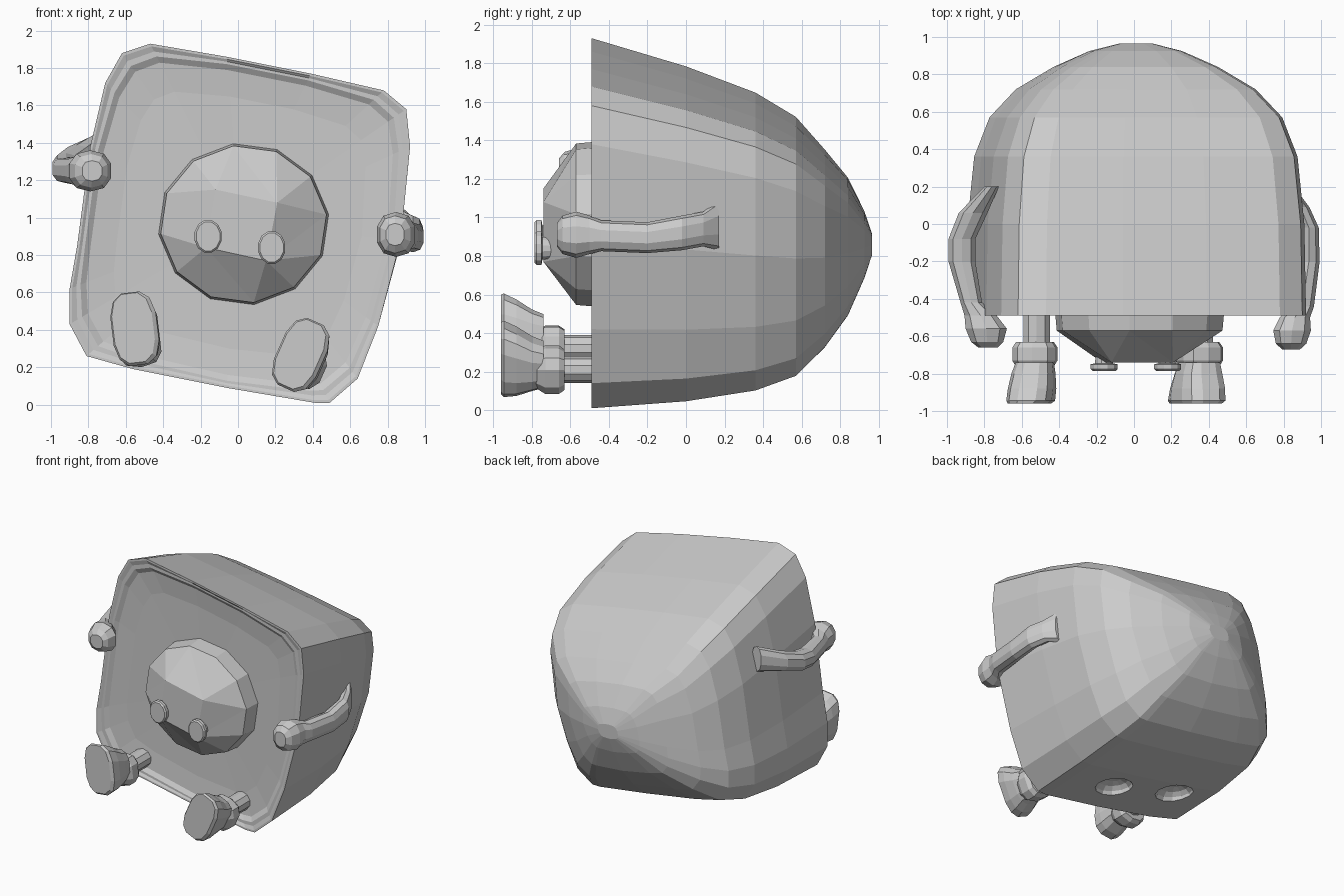
import bpy, bmesh, math
from mathutils import Vector

cube = bpy.data.objects.get("Cube")
if cube:
    bpy.data.objects.remove(cube, do_unlink=True)

grey = bpy.data.materials.new("plain grey")
grey.use_nodes = True
grey.diffuse_color = (0.6, 0.6, 0.6, 1)
grey.node_tree.nodes["Principled BSDF"].inputs["Base Color"].default_value = (0.6, 0.6, 0.6, 1)


def finish(name, bm):
    bmesh.ops.recalc_face_normals(bm, faces=bm.faces)
    mesh = bpy.data.meshes.new(name)
    bm.to_mesh(mesh)
    bm.free()
    mesh.materials.append(grey)
    ob = bpy.data.objects.new(name, mesh)
    bpy.context.collection.objects.link(ob)
    return ob


def loft(name, rings):
    """Skin equal-sized rings of points and cap both ends."""
    bm = bmesh.new()
    loops = [[bm.verts.new(p) for p in ring] for ring in rings]
    n = len(loops[0])
    for a, b in zip(loops, loops[1:]):
        for i in range(n):
            j = (i + 1) % n
            bm.faces.new((a[i], a[j], b[j], b[i]))
    bm.faces.new(loops[0])
    bm.faces.new(loops[-1][::-1])
    return finish(name, bm)


def oval(x, y, z, rx, rz, sides=10, power=1.0, tilt=0.0):
    """Ring facing along y; a power below 1 makes it boxier."""
    pts = []
    for i in range(sides):
        a = math.tau * (i + 0.5) / sides
        u, v = [math.copysign(abs(t) ** power, t) * r
                for t, r in ((math.cos(a), rx), (math.sin(a), rz))]
        pts.append((x + u * math.cos(tilt) - v * math.sin(tilt), y,
                    z + u * math.sin(tilt) + v * math.cos(tilt)))
    return pts


# Shell: tilted rounded square, dished at the front and closing to a point behind
outline = [(-.46, 1.93), (-.61, 1.88), (-.70, 1.72), (-.78, 1.38), (-.85, .85),
           (-.89, .62), (-.89, .43), (-.80, .26), (-.55, .19), (-.05, .09),
           (.42, .01), (.50, .01), (.65, .14), (.76, .42), (.88, .88),
           (.93, 1.38), (.91, 1.58), (.79, 1.68), (.40, 1.77), (-.05, 1.86)]


def shell_ring(y, zc, sx, sz, roundness=0.0):
    pts = []
    for px, pz in outline:
        u, v = (px - .02) / .91, (pz - .97) / .96
        k = 1 + roundness * (1 / math.hypot(u, v) - 1)
        pts.append((.01 + u * k * .91 * sx, y, zc + v * k * .96 * sz))
    return pts


shell = loft("shell", [shell_ring(*s) for s in [
    (-.44, .97, .35, .35, .3), (-.445, .97, .75, .75, .2),
    (-.46, .97, .91, .91, .15), (-.48, .97, .945, .945, .15),
    (-.48, .97, .965, .965, .08), (-.49, .97, .985, .985), (-.49, .97, 1, 1),
    (0, .915, .99, .905), (.36, .875, .95, .805), (.57, .85, .86, .70),
    (.72, .84, .71, .54, .1), (.84, .85, .49, .38, .2),
    (.925, .86, .28, .19, .4), (.965, .86, .1, .06, .6)]])

# Two shallow hollows under the shell
for x, y, z in ((.02, -.2, .08), (-.48, -.12, .18)):
    bm = bmesh.new()
    bmesh.ops.create_uvsphere(bm, u_segments=12, v_segments=8, radius=1)
    for v in bm.verts:
        v.co = Vector((x + v.co.x * .15, y + v.co.y * .13, z + v.co.z * .09 - v.co.x * .03))
    cutter = finish("hollow_cutter", bm)
    cutter.hide_render = True
    mod = shell.modifiers.new("hollow", "BOOLEAN")
    mod.operation, mod.object, mod.solver = "DIFFERENCE", cutter, "EXACT"
    bpy.context.view_layer.objects.active = shell
    bpy.ops.object.modifier_apply(modifier=mod.name)
    bpy.data.objects.remove(cutter, do_unlink=True)

# Snout: twelve-sided drum with facets running to a small tilted square
bm = bmesh.new()


def snout_ring(y, scale):
    ring = []
    for i in range(12):
        a = math.radians(97 + 30 * i)
        ring.append(bm.verts.new((.03 + .46 * scale * math.cos(a), y, .965 + .435 * scale * math.sin(a))))
    return ring


back, front = snout_ring(-.42, 1), snout_ring(-.57, .97)
square = [bm.verts.new((x, -.74, z)) for x, z in ((-.12, 1.15), (-.17, .84), (.15, .77), (.21, 1.08))]
bm.faces.new(square)
for i in range(12):
    j = (i + 1) % 12
    bm.faces.new((back[i], back[j], front[j], front[i]))
    corner = square[i // 3]
    bm.faces.new((front[i], front[j], corner))
    if j % 3 == 0:
        bm.faces.new((front[j], square[j // 3], corner))
finish("snout", bm)

# Eyes: small discs on short studs
for side, x, z in (("right", -.16, .90), ("left", .18, .84)):
    loft(side + "_eye", [oval(x, -.785, z, .065, .08, 12), oval(x, -.775, z, .075, .09, 12),
                         oval(x, -.75, z, .075, .09, 12), oval(x, -.745, z, .05, .06, 12),
                         oval(x, -.60, z, .04, .05, 12)])

# Arms: fist, bent forearm and flared shoulder
arms = {
    "left": [(.84, -.67, .91, .05, .06), (.84, -.64, .91, .085, .1), (.845, -.57, .91, .105, .12),
             (.86, -.50, .91, .085, .1), (.90, -.44, .905, .065, .08), (.935, -.2, .895, .06, .08),
             (.935, -.02, .92, .055, .09), (.89, .09, .94, .05, .09), (.83, .17, .96, .05, .13)],
    "right": [(-.78, -.66, 1.25, .055, .055), (-.785, -.63, 1.25, .09, .09), (-.79, -.56, 1.25, .115, .11),
              (-.82, -.49, 1.25, .09, .09), (-.87, -.42, 1.25, .06, .075), (-.92, -.2, 1.255, .075, .07),
              (-.92, -.08, 1.27, .075, .075), (-.86, .06, 1.31, .08, .08), (-.76, .2, 1.35, .04, .1)]}
for side, stations in arms.items():
    loft(side + "_arm", [oval(*s, power=.85) for s in stations])

# Legs: stub, ankle cuff and a tall shoe with the toe pointing up
for side, x, z, ankle_x, ankle_z, stub_x, tilt in (
        ("right", -.56, .39, -.53, .32, -.52, .12), ("left", .33, .25, .35, .21, .35, -.42)):
    shoe = [(-.96, .05, .11, .19), (-.945, .04, .125, .20), (-.88, .01, .125, .18),
            (-.80, -.02, .115, .14), (-.74, -.03, .10, .12)]
    loft(side + "_shoe", [oval(x + (ankle_x - x) * k / 4, y, z + dz * .4, rx, rz, 12, .7, tilt)
                          for k, (y, dz, rx, rz) in enumerate(shoe)])
    loft(side + "_ankle", [oval(ankle_x, y, ankle_z, r, r, 10, .75, tilt)
                           for y, r in ((-.78, .09), (-.73, .12), (-.66, .12), (-.63, .10))])
    loft(side + "_leg", [oval(stub_x, y, ankle_z, .075, .07) for y in (-.66, -.42)])
